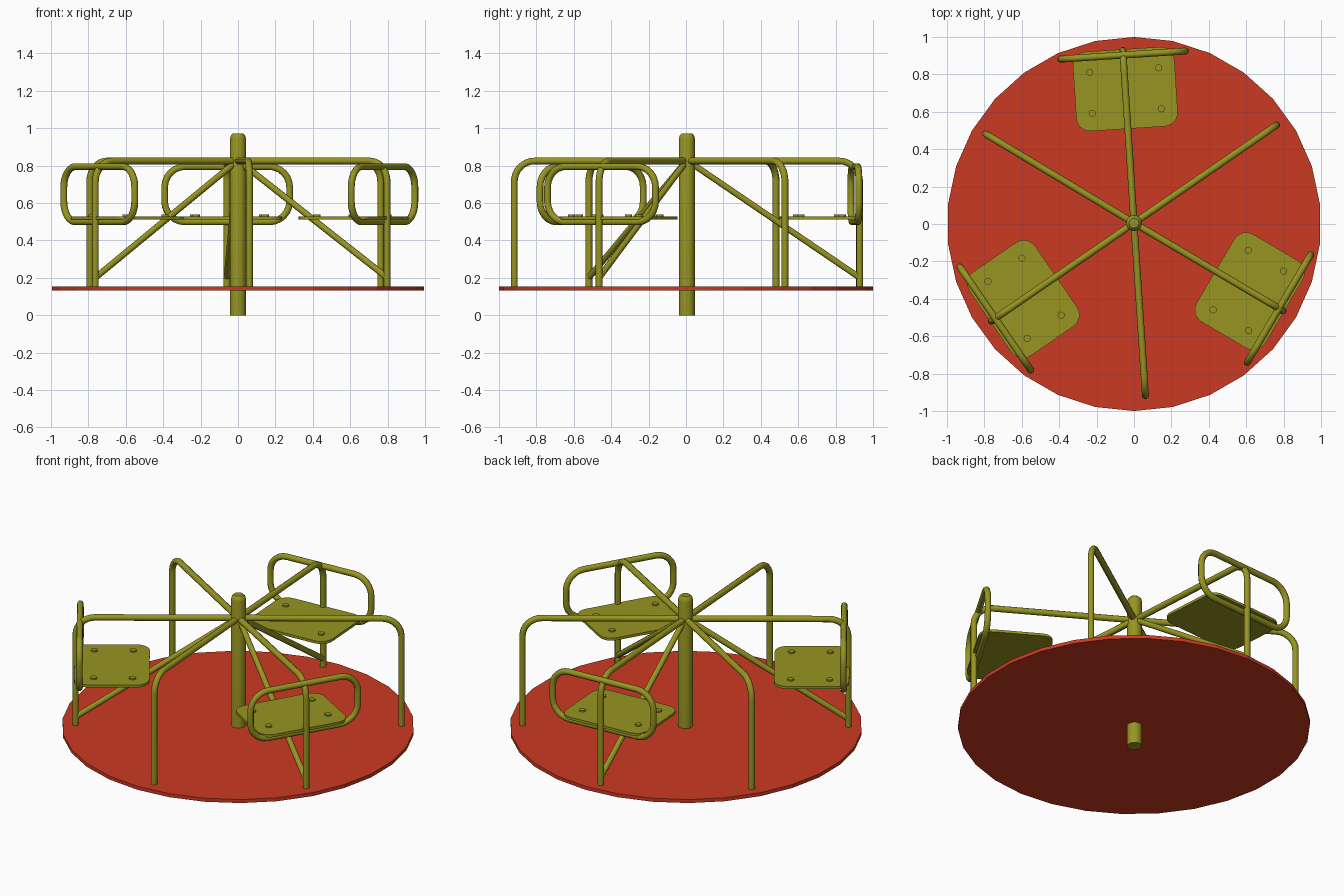
import bpy
import bmesh
from math import sin, cos, pi, radians
from mathutils import Vector, Matrix

cube = bpy.data.objects.get("Cube")
if cube:
    bpy.data.objects.remove(cube, do_unlink=True)

HUB = Vector((0, 0.005, 0))
PIPE = 0.0185


def material(name, rgb):
    mat = bpy.data.materials.new(name)
    mat.use_nodes = True
    mat.diffuse_color = (*rgb, 1)
    mat.node_tree.nodes["Principled BSDF"].inputs["Base Color"].default_value = (*rgb, 1)
    return mat


red = material("red_paint", (0.60, 0.042, 0.017))
olive = material("olive_paint", (0.31, 0.30, 0.015))


def finish(obj, mat, angle=40):
    obj.data.materials.clear()
    obj.data.materials.append(mat)
    bpy.ops.object.select_all(action="DESELECT")
    obj.select_set(True)
    bpy.context.view_layer.objects.active = obj
    bpy.ops.object.shade_smooth_by_angle(angle=radians(angle))


def mesh_object(name, bm, mat, matrix=Matrix(), angle=40):
    bmesh.ops.recalc_face_normals(bm, faces=bm.faces)
    mesh = bpy.data.meshes.new(name)
    bm.to_mesh(mesh)
    bm.free()
    obj = bpy.data.objects.new(name, mesh)
    bpy.context.collection.objects.link(obj)
    obj.matrix_world = matrix
    finish(obj, mat, angle)
    return obj


def prism(bm, outline, z0, z1):
    """Closed slab from a flat outline."""
    low = bm.faces.new([bm.verts.new((x, y, z0)) for x, y in outline])
    top = bmesh.ops.extrude_face_region(bm, geom=[low])["geom"]
    verts = [v for v in top if isinstance(v, bmesh.types.BMVert)]
    bmesh.ops.translate(bm, verts=verts, vec=(0, 0, z1 - z0))


def circle(radius, sides, cx=0, cy=0, start=0):
    return [(cx + radius * cos(start + 2 * pi * i / sides),
             cy + radius * sin(start + 2 * pi * i / sides)) for i in range(sides)]


def rounded_rect(cx, cy, hx, hy, r, steps=6):
    points = []
    for k, (sx, sy) in enumerate([(1, 1), (-1, 1), (-1, -1), (1, -1)]):
        for i in range(steps + 1):
            a = (k + i / steps) * pi / 2
            points.append((cx + sx * (hx - r) + r * cos(a), cy + sy * (hy - r) + r * sin(a)))
    return points


def pipe(name, points, matrix, radius=PIPE, closed=False):
    """Round tube swept along a polyline, turned into a mesh."""
    curve = bpy.data.curves.new(name, "CURVE")
    curve.dimensions = "3D"
    curve.bevel_depth = radius
    curve.bevel_resolution = 3
    curve.use_fill_caps = True
    spline = curve.splines.new("POLY")
    spline.points.add(len(points) - 1)
    for p, co in zip(spline.points, points):
        p.co = (*co, 1)
    spline.use_cyclic_u = closed
    obj = bpy.data.objects.new(name, curve)
    bpy.context.collection.objects.link(obj)
    obj.matrix_world = matrix
    bpy.ops.object.select_all(action="DESELECT")
    obj.select_set(True)
    bpy.context.view_layer.objects.active = obj
    bpy.ops.object.convert(target="MESH")
    finish(bpy.context.view_layer.objects.active, olive, 50)


# Round platform
bm = bmesh.new()
prism(bm, circle(1.0, 30, start=pi / 2), 0.133, 0.155)
mesh_object("platform", bm, red, angle=5)

# Central column with a rounded crown
bm = bmesh.new()
column = [(0.0425, 0), (0.0425, 0.945), (0.038, 0.962), (0.026, 0.973)]
rings = [[bm.verts.new((x, y, z)) for x, y in circle(r, 20)] for r, z in column]
for a, b in zip(rings, rings[1:]):
    for i in range(20):
        j = (i + 1) % 20
        bm.faces.new((a[i], a[j], b[j], b[i]))
bm.faces.new(rings[0])
bm.faces.new(rings[-1])
mesh_object("column", bm, olive, Matrix.Translation(HUB))

# Six bent handrails; every other one carries a seat
REACH, TOP, BEND = 0.925, 0.825, 0.11
bend = [(REACH - BEND + BEND * sin(i * pi / 16), 0, TOP - BEND + BEND * cos(i * pi / 16))
        for i in range(9)]
rail_path = [(0.0, 0, TOP)] + bend + [(REACH, 0, 0.15)]

for n, angle in enumerate((34.5, 93.7, 149, 214.5, 273.8, 329.5)):
    place = Matrix.Translation(HUB) @ Matrix.Rotation(radians(angle), 4, "Z")
    pipe(f"handrail_{n + 1}", rail_path, place)
    if n % 2 == 0:
        continue

    # Diagonal brace under the seat
    pipe(f"brace_{n + 1}", [(0.02, 0, 0.815), (0.92, 0, 0.205)], place, 0.017)

    # Backrest loop
    loop = [(0.9, y, z) for y, z in rounded_rect(0, 0.647, 0.335, 0.148, 0.11)]
    pipe(f"backrest_{n + 1}", loop, place, closed=True)

    # Seat plate
    bm = bmesh.new()
    prism(bm, rounded_rect(0.718, 0, 0.213, 0.272, 0.075), 0.513, 0.529)
    mesh_object(f"seat_{n + 1}", bm, olive, place)

    # Four bolt heads
    bm = bmesh.new()
    for x in (0.6, 0.82):
        for y in (-0.185, 0.185):
            prism(bm, circle(0.019, 12, x, y), 0.525, 0.538)
    mesh_object(f"seat_bolts_{n + 1}", bm, olive, place)
